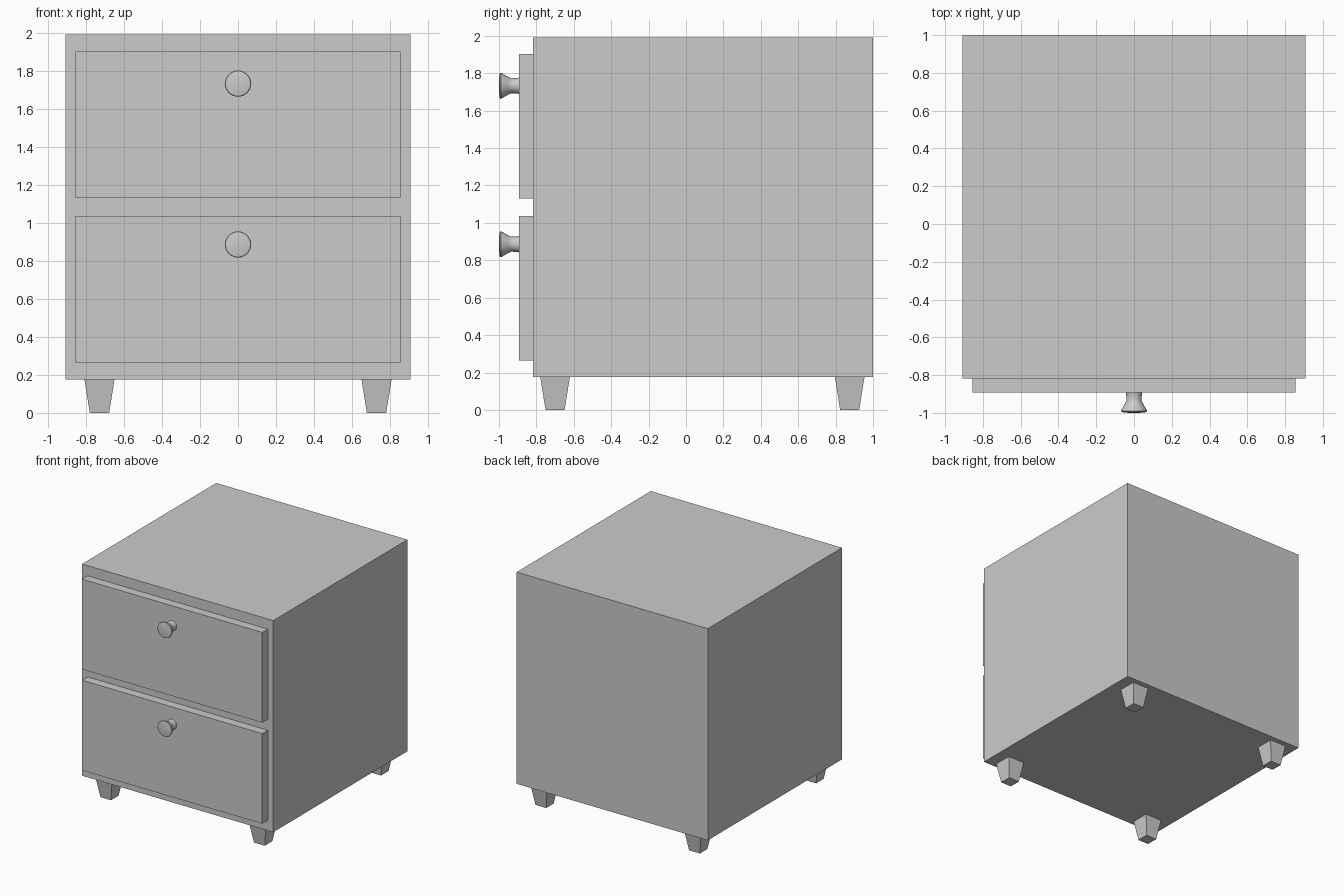
import bpy, bmesh, math
from mathutils import Matrix

if "Cube" in bpy.data.objects:
    bpy.data.objects.remove(bpy.data.objects["Cube"])


def add_object(name, bm):
    bmesh.ops.recalc_face_normals(bm, faces=bm.faces[:])
    mesh = bpy.data.meshes.new(name)
    bm.to_mesh(mesh)
    bm.free()
    ob = bpy.data.objects.new(name, mesh)
    bpy.context.collection.objects.link(ob)
    return ob


def box(name, lo, hi):
    bm = bmesh.new()
    bmesh.ops.create_cube(bm, size=1)
    for v in bm.verts:
        v.co = [a + (c + 0.5) * (b - a) for a, b, c in zip(lo, hi, v.co)]
    return add_object(name, bm)


def leg(name, x, y, height=0.175):
    # square foot tapering towards the floor
    bm = bmesh.new()
    bmesh.ops.create_cone(bm, cap_ends=True, segments=4,
                          radius1=0.051 * math.sqrt(2), radius2=0.079 * math.sqrt(2), depth=height,
                          matrix=Matrix.Translation((x, y, height / 2)) @ Matrix.Rotation(math.pi / 4, 4, 'Z'))
    return add_object(name, bm)


def knob(name, z, segments=32):
    # flared profile (radius, y) spun around the y axis
    profile = [(0, -0.89), (0.044, -0.89), (0.041, -0.91), (0.040, -0.935), (0.046, -0.948),
               (0.057, -0.967), (0.067, -0.984), (0.069, -0.990), (0.066, -0.995),
               (0.045, -0.999), (0, -1.0)]
    bm = bmesh.new()
    verts = [bm.verts.new((r, y, z)) for r, y in profile]
    edges = [bm.edges.new(pair) for pair in zip(verts, verts[1:])]
    bmesh.ops.spin(bm, geom=verts + edges, cent=(0, 0, z), axis=(0, 1, 0),
                   angle=math.tau, steps=segments, use_merge=True)
    bmesh.ops.remove_doubles(bm, verts=bm.verts[:], dist=0.0005)
    ob = add_object(name, bm)
    bpy.ops.object.select_all(action='DESELECT')
    ob.select_set(True)
    bpy.context.view_layer.objects.active = ob
    bpy.ops.object.shade_smooth_by_angle(angle=math.radians(40))
    return ob


# Cabinet
box("cabinet_body", (-0.907, -0.818, 0.175), (0.907, 1.0, 1.99))

# Drawer fronts with knobs
for label, z0, z1, knob_z in (("lower", 0.263, 1.036, 0.886), ("upper", 1.13, 1.903, 1.733)):
    box(label + "_drawer_front", (-0.855, -0.893, z0), (0.855, -0.815, z1))
    knob(label + "_drawer_knob", knob_z)

# Four tapered legs
for side, x in (("left", -0.729), ("right", 0.729)):
    for end, y in (("front", -0.70), ("back", 0.875)):
        leg(f"{end}_{side}_leg", x, y)
